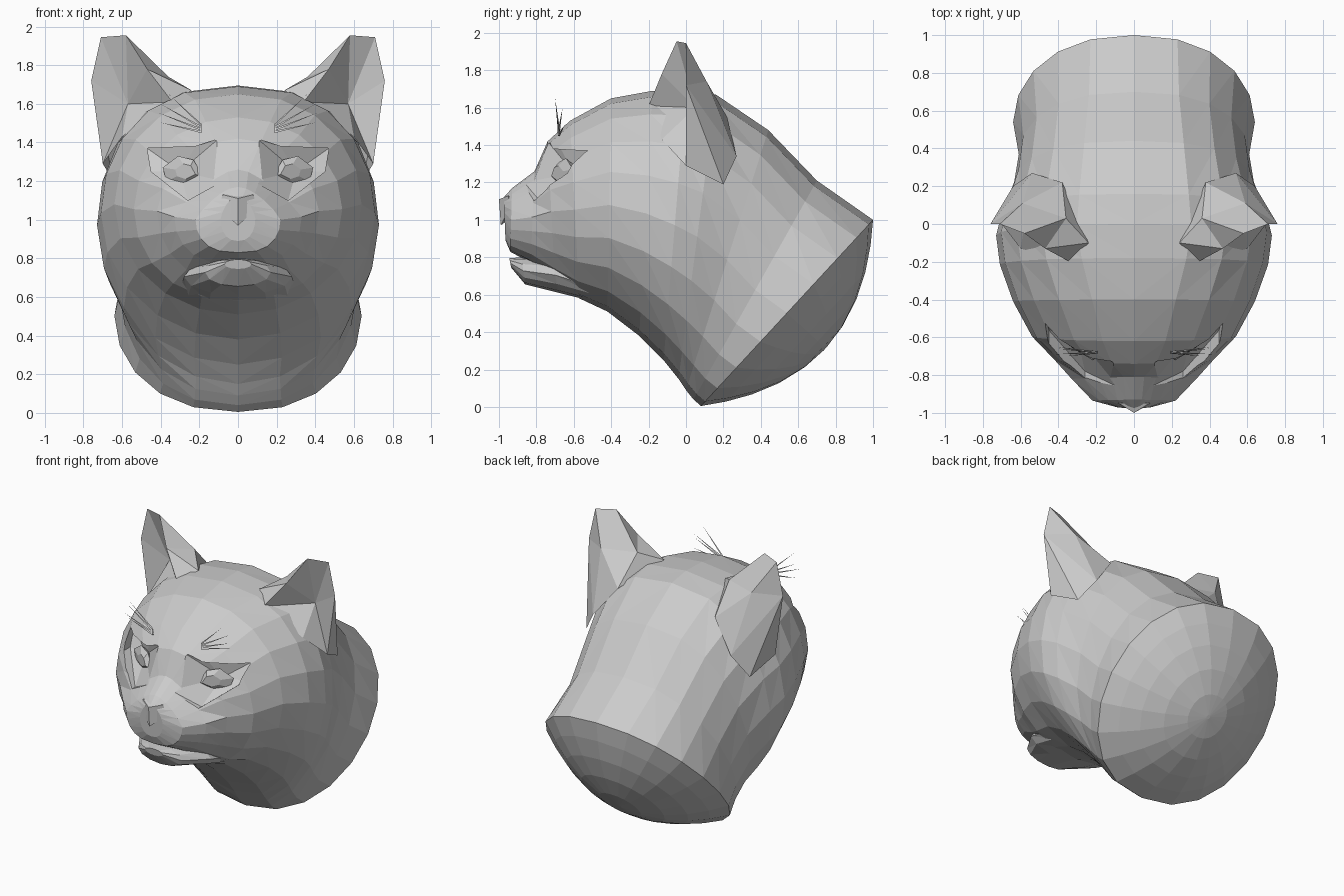
import bpy, bmesh
from math import sin, cos, pi
from mathutils import Vector


def make(name, verts, faces, mirror=False):
    me = bpy.data.meshes.new(name)
    me.from_pydata([tuple(v) for v in verts], [], faces)
    bm = bmesh.new()
    bm.from_mesh(me)
    bmesh.ops.recalc_face_normals(bm, faces=bm.faces)
    bm.to_mesh(me)
    bm.free()
    ob = bpy.data.objects.new(name, me)
    bpy.context.collection.objects.link(ob)
    if mirror:
        ob.modifiers.new("mirror", 'MIRROR').use_mirror_merge = False
    return ob


def ring(ty, tz, by, bz, w, pinch=0.0, q=1.0, e=1.0, n=20):
    # cross-section between a top and a bottom point: pinch narrows the upper half,
    # q squares the lower half and e squares the upper half
    pts = []
    for i in range(n):
        a = 2 * pi * i / n
        u, s = cos(a), sin(a)
        t = (1 + u) / 2
        x = w * abs(s) ** (q if u < 0.2 else e) * (1 if s > 0 else -1)
        x *= 1 - pinch * max(0, u)
        if abs(s) < 1e-6:
            x = 0
        pts.append(Vector((x, by + (ty - by) * t, bz + (tz - bz) * t)))
    return pts


def loft(name, rings):
    n = len(rings[0])
    verts = [p for r in rings for p in r]
    faces = [tuple(range(n)), tuple(range(len(verts) - n, len(verts)))]
    for k in range(len(rings) - 1):
        for i in range(n):
            a, b = k * n + i, k * n + (i + 1) % n
            c, d = b + n, a + n
            faces += [(a, b, c), (a, c, d)] if (i < n // 2) else [(a, b, d), (b, c, d)]
    return make(name, verts, faces)


# head and neck: sections from muzzle to neck cut
sections = [
    (-0.975, 1.12, -0.965, 0.89, 0.09, 0.2, 0.8),
    (-0.93, 1.17, -0.94, 0.83, 0.22, 0.4, 0.7),
    (-0.81, 1.26, -0.83, 0.77, 0.33, 0.5, 0.7),
    (-0.74, 1.42, -0.70, 0.67, 0.42, 0.1, 0.85),
    (-0.62, 1.53, -0.57, 0.58, 0.54, 0.0, 0.9),
    (-0.40, 1.65, -0.42, 0.51, 0.64, 0.0, 1.0, 0.9),
    (-0.18, 1.69, -0.25, 0.38, 0.71, 0.0, 1.0, 0.8),
    (0.00, 1.695, -0.12, 0.25, 0.73, 0.0, 1.0, 0.75),
    (0.16, 1.67, -0.04, 0.15, 0.70, 0.0, 1.0, 0.75),
    (0.44, 1.48, 0.00, 0.09, 0.635, 0.0, 0.9, 0.75),
    (0.70, 1.21, 0.04, 0.04, 0.61, 0.0, 0.85, 0.8),
    (1.00, 1.00, 0.08, 0.005, 0.64, 0.0, 0.87, 0.87),
]
rings = [ring(*s) for s in sections]
# domed end of the neck
rim = rings[-1]
mid = sum(rim, Vector()) / len(rim)
out = Vector((0, 1, -0.925)).normalized()
for f in (0.84, 0.66, 0.45, 0.22, 0.02):
    rings.append([mid + (p - mid) * f + out * 0.28 * (1 - f * f) for p in rim])
head = loft("head", rings)

# lower jaw
loft("lower_jaw", [ring(*s, n=12) for s in (
    (-0.945, 0.795, -0.935, 0.745, 0.07),
    (-0.88, 0.80, -0.86, 0.655, 0.17),
    (-0.72, 0.80, -0.68, 0.61, 0.28),
    (-0.50, 0.72, -0.48, 0.56, 0.30))])

# eye sockets: six-sided pits that follow the slope of the face
outline = [(0.10, 1.42), (0.22, 1.38), (0.47, 1.37), (0.45, 1.25), (0.26, 1.10), (0.08, 1.20)]
inner = [Vector((x, -0.90 + 0.75 * x + 0.5 * (z - 1.25), z)) for x, z in outline]
outer = [Vector((p.x, -1.1, p.z)) for p in inner]
pit_faces = [tuple(range(6, 12))]
for i in range(6):
    j = (i + 1) % 6
    pit_faces += [(i, j, j + 6, i + 6), (i, j, 12)]
cutter = make("socket_cutter", inner + outer + [Vector((0.30, -0.60, 1.25))], pit_faces, True)
cutter.hide_render = True
cutter.display_type = 'WIRE'
cut = head.modifiers.new("sockets", 'BOOLEAN')
cut.operation = 'DIFFERENCE'
cut.object = cutter
cut.solver = 'EXACT'

# eyes: faceted almonds, turned outward
rim_xz = [(0.18, 1.22), (0.23, 1.31), (0.31, 1.33), (0.39, 1.27), (0.37, 1.20), (0.28, 1.17)]
eye = [Vector((x, -0.655 + (x - 0.28) * 0.45, z)) for x, z in rim_xz]
eye += [Vector((0.27 + (x - 0.28) * 0.5, -0.69 + (x - 0.28) * 0.3, 1.25 + (z - 1.25) * 0.5))
        for x, z in rim_xz]
eye.append(Vector((0.29, -0.55, 1.25)))
make("eyes", eye, pit_faces, True)

# ears: folded shell with a hollow front
ear = [(0.58, -0.05, 1.955), (0.71, 0.0, 1.945), (0.76, 0.0, 1.72), (0.70, 0.0, 1.29),
       (0.47, -0.13, 1.78), (0.34, -0.20, 1.61), (0.60, -0.13, 1.43), (0.57, 0.05, 1.60),
       (0.24, -0.10, 1.67), (0.36, 0.03, 1.74), (0.38, 0.22, 1.55), (0.54, 0.27, 1.34),
       (0.64, 0.20, 1.19), (0.59, 0.11, 1.74)]
ear_faces = [(0, 1, 7), (1, 2, 7), (2, 3, 7), (3, 6, 7), (6, 5, 7), (5, 4, 7), (4, 0, 7),
             (0, 4, 9), (4, 5, 8), (4, 8, 9), (0, 9, 13), (1, 0, 13), (1, 13, 2),
             (9, 10, 13), (10, 11, 13), (11, 2, 13), (11, 12, 2), (12, 3, 2), (8, 10, 9)]
make("ears", ear, ear_faces, True)

# nose pad
make("nose", [(-0.08, -0.95, 1.13), (0.08, -0.95, 1.13), (0.0, -1.0, 1.11), (0.0, -0.99, 0.97),
              (-0.10, -0.945, 1.06), (0.10, -0.945, 1.06), (0.0, -0.88, 1.06)],
     [(0, 1, 2), (0, 2, 3, 4), (2, 1, 5, 3), (0, 4, 6), (1, 6, 5), (4, 3, 6), (3, 5, 6), (0, 6, 1)])

# brow whiskers: thin three-sided spikes
wv, wf = [], []
for k, (dx, dy, dz) in enumerate([(0.22, 0.03, 0.05), (0.23, -0.01, 0.09),
                                  (0.21, 0.02, 0.12), (0.17, -0.02, 0.16)]):
    b, r = Vector((0.19, -0.68, 1.455 + 0.012 * k)), 0.006
    wv += [b + Vector((0, r, -r)), b + Vector((0, -r, -r)), b + Vector((0, 0, r)),
           b + Vector((dx, dy, dz))]
    o = 4 * k
    wf += [(o, o + 1, o + 3), (o + 1, o + 2, o + 3), (o + 2, o, o + 3), (o, o + 2, o + 1)]
make("brow_whiskers", wv, wf, True)
